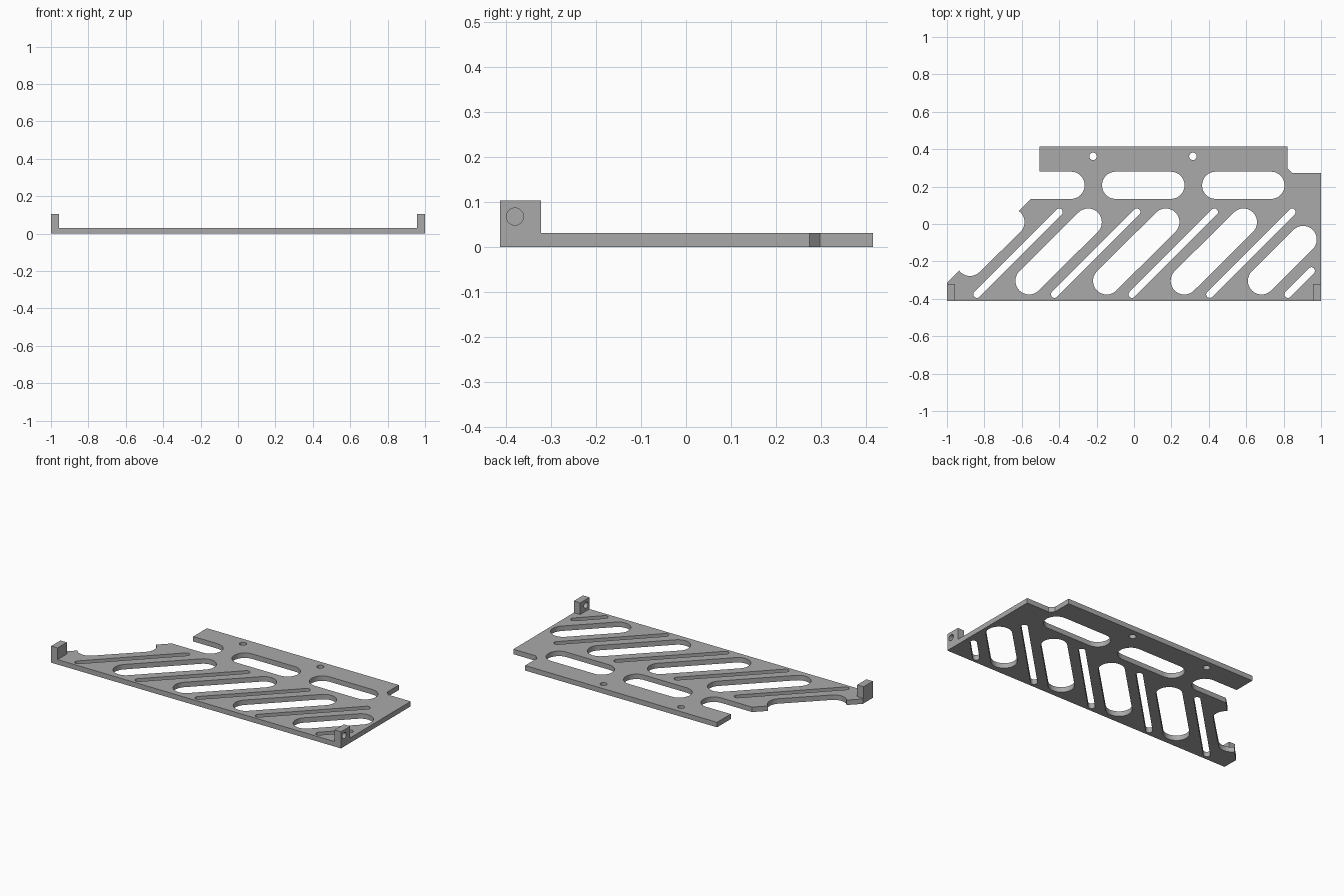
import bpy, bmesh, math
from mathutils import Matrix

cube = bpy.data.objects.get("Cube")
if cube:
    bpy.data.objects.remove(cube, do_unlink=True)

T = 0.031          # plate thickness
PITCH = 0.415      # spacing of the diagonal slots
BIG, THIN = 0.073, 0.019

grey = bpy.data.materials.new("plain grey")
grey.use_nodes = True
colour = (0.4, 0.4, 0.4, 1)
grey.diffuse_color = colour
grey.node_tree.nodes["Principled BSDF"].inputs["Base Color"].default_value = colour


def make_object(name, bm):
    bmesh.ops.recalc_face_normals(bm, faces=bm.faces)
    mesh = bpy.data.meshes.new(name)
    bm.to_mesh(mesh)
    bm.free()
    mesh.materials.append(grey)
    obj = bpy.data.objects.new(name, mesh)
    bpy.context.collection.objects.link(obj)
    return obj


def add_prism(bm, points, z0, z1):
    face = bm.faces.new([bm.verts.new((x, y, z0)) for x, y in points])
    out = bmesh.ops.extrude_face_region(bm, geom=[face])
    top = [v for v in out["geom"] if isinstance(v, bmesh.types.BMVert)]
    bmesh.ops.translate(bm, verts=top, vec=(0, 0, z1 - z0))


def slot(a, b, r, n=16):
    """Outline of a round-ended slot between two centres."""
    ang = math.atan2(b[1] - a[1], b[0] - a[0])
    pts = []
    for (cx, cy), start in ((b, ang - math.pi / 2), (a, ang + math.pi / 2)):
        for i in range(n + 1):
            t = start + math.pi * i / n
            pts.append((cx + r * math.cos(t), cy + r * math.sin(t)))
    return pts


def circle(cx, cy, r, n=32):
    return [(cx + r * math.cos(math.tau * i / n), cy + r * math.sin(math.tau * i / n))
            for i in range(n)]


def cut(obj, cutter):
    """Subtract the cutter, then smooth the round walls."""
    mod = obj.modifiers.new("cut", "BOOLEAN")
    mod.operation, mod.solver, mod.object = "DIFFERENCE", "EXACT", cutter
    bpy.ops.object.select_all(action="DESELECT")
    obj.select_set(True)
    bpy.context.view_layer.objects.active = obj
    bpy.ops.object.modifier_apply(modifier=mod.name)
    bpy.data.objects.remove(cutter, do_unlink=True)
    bpy.ops.object.shade_smooth_by_angle(angle=math.radians(30))


# Base plate outline
bm = bmesh.new()
add_prism(bm, [(-1, -0.413), (1, -0.413), (1, 0.274), (0.845, 0.274), (0.82, 0.298),
               (0.82, 0.415), (-0.505, 0.415), (-0.505, 0.2), (-0.55, 0.135),
               (-1, -0.315)], 0, T)
plate = make_object("base_plate", bm)

# Slots and screw holes in the plate
slots = [((-0.877, -0.205), (-0.658, 0.01), BIG),      # open at the slanted edge
         ((0.682, -0.304), (0.904, -0.083), BIG),      # shortened beside the right edge
         ((0.823, -0.376), (0.948, -0.25), THIN),
         ((-0.8, 0.207), (-0.337, 0.207), BIG),        # open at the left end
         ((-0.098, 0.207), (0.197, 0.207), BIG),
         ((0.437, 0.207), (0.732, 0.207), BIG)]
for k in range(3):
    slots.append(((-0.561 + k * PITCH, -0.304), (-0.245 + k * PITCH, 0.01), BIG))
for k in range(4):
    slots.append(((-0.84 + k * PITCH, -0.376), (-0.4 + k * PITCH, 0.064), THIN))
bm = bmesh.new()
for a, b, r in slots:
    add_prism(bm, slot(a, b, r), -0.1, 0.2)
for x in (-0.219, 0.315):
    add_prism(bm, circle(x, 0.362, 0.02), -0.1, 0.2)
cut(plate, make_object("plate_cutter", bm))

# Upright mounting lugs with a cross hole at both front corners
for name, x0, x1 in (("right_lug", -1, -0.956), ("left_lug", 0.956, 1)):
    bm = bmesh.new()
    add_prism(bm, [(x0, -0.413), (x1, -0.413), (x1, -0.322), (x0, -0.322)], T, 0.104)
    lug = make_object(name, bm)
    bm = bmesh.new()
    add_prism(bm, circle(0, 0, 0.019), -0.1, 0.1)
    bm.transform(Matrix.Translation(((x0 + x1) / 2, -0.38, 0.068))
                 @ Matrix.Rotation(math.pi / 2, 4, "Y"))
    cut(lug, make_object("lug_cutter", bm))
